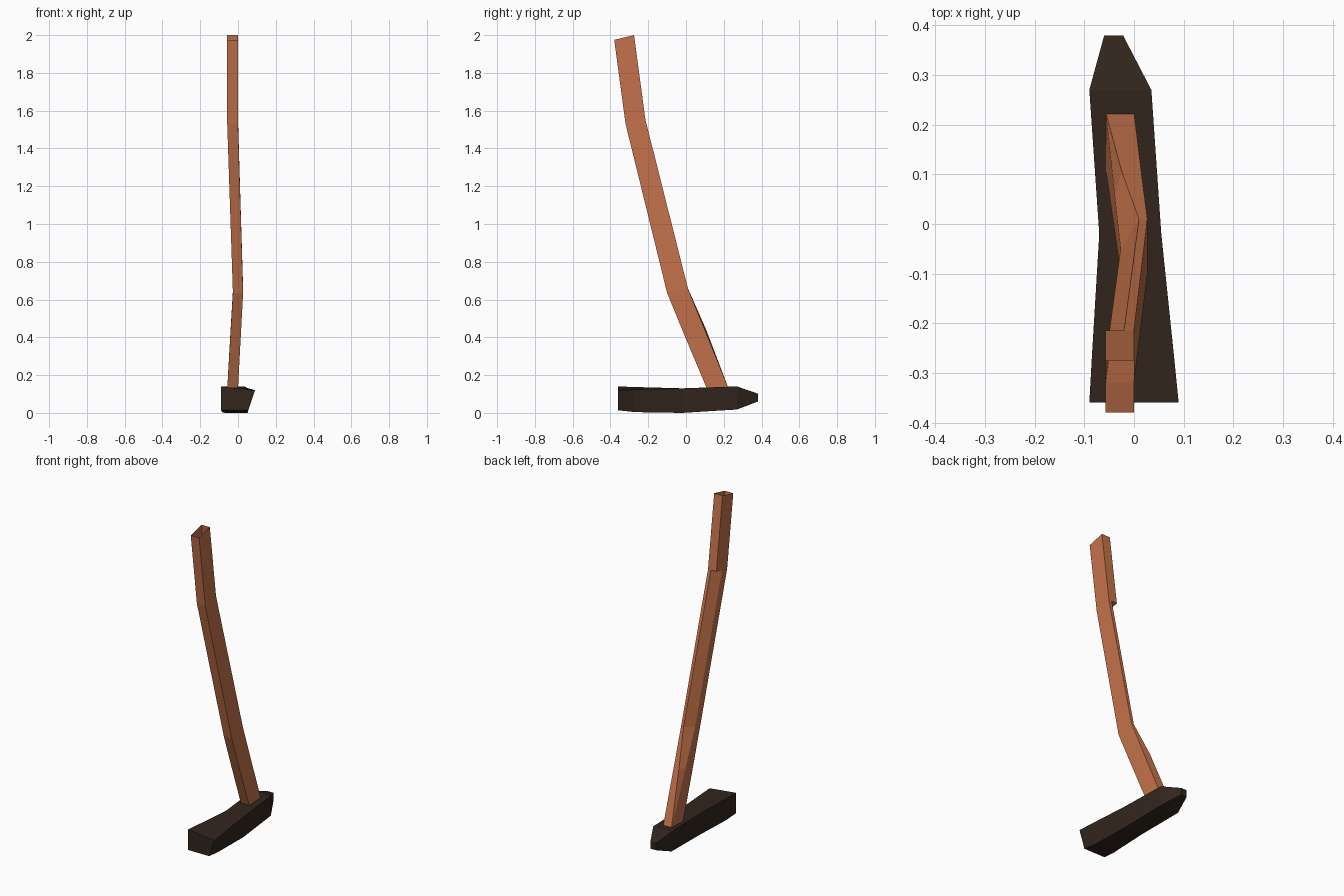
import bpy, bmesh

if "Cube" in bpy.data.objects:
    bpy.data.objects.remove(bpy.data.objects["Cube"])


def material(name, color):
    m = bpy.data.materials.new(name)
    m.diffuse_color = (*color, 1)
    m.use_nodes = True
    m.node_tree.nodes["Principled BSDF"].inputs["Base Color"].default_value = m.diffuse_color
    return m


def loft(name, rings, mat, caps):
    """Skin a list of equal-length vertex rings, welding coincident points."""
    bm = bmesh.new()
    loops = [[bm.verts.new(p) for p in r] for r in rings]
    n = len(rings[0])
    for a, b in zip(loops, loops[1:]):
        for i in range(n):
            j = (i + 1) % n
            bm.faces.new((a[i], a[j], b[j], b[i]))
    if caps:
        bm.faces.new(loops[0][::-1])
        bm.faces.new(loops[-1])
    bmesh.ops.remove_doubles(bm, verts=bm.verts, dist=0.0005)
    bmesh.ops.recalc_face_normals(bm, faces=bm.faces)
    me = bpy.data.meshes.new(name)
    bm.to_mesh(me)
    bm.free()
    me.materials.append(mat)
    ob = bpy.data.objects.new(name, me)
    bpy.context.collection.objects.link(ob)
    return ob


wood = material("wood", (0.55, 0.17, 0.07))
iron = material("iron", (0.032, 0.019, 0.012))


# Handle: bent square bar, open top, with its back left corner carved away
def bar(x0, x1, front, back, cut_back=None, cut_left=None):
    corner = (x0, *back)
    return [(x0, *front), (x1, *front), (x1, *back),
            cut_back or corner, cut_left or corner]


bend = (-0.057, 0.0, (-0.32, 1.53), (-0.215, 1.553))
loft("handle", [
    bar(-0.057, 0.0, (0.11, 0.13), (0.225, 0.13)),
    bar(-0.039, 0.016, (-0.016, 0.43), (0.095, 0.45),
        (-0.025, 0.107, 0.44), (-0.039, 0.058, 0.444)),
    bar(-0.027, 0.027, (-0.10, 0.635), (0.01, 0.66),
        (0.01, 0.01, 0.66), (-0.027, -0.05, 0.647)),
    bar(*bend, (-0.02, -0.215, 1.553), (-0.057, -0.27, 1.541)),
    bar(*bend),
    bar(-0.057, 0.0, (-0.38, 1.975), (-0.275, 2.0)),
], wood, caps=False)


# Head: waisted block, skewed at the striking end, tapered at the other
def section(y, x0, x1, x1_low, z0, z1, z1_right):
    return [(x0, y, z0), (x1_low, y, z0), (x1, y, z1_right), (x0, y, z1)]


loft("hammer_head", [
    section(-0.36, -0.09, 0.09, 0.055, 0.014, 0.14, 0.12),
    section(-0.27, -0.085, 0.081, 0.052, 0.004, 0.137, 0.123),
    section(-0.02, -0.07, 0.055, 0.05, 0.0, 0.13, 0.13),
    section(0.27, -0.09, 0.035, 0.035, 0.018, 0.14, 0.14),
    section(0.38, -0.06, -0.022, -0.022, 0.06, 0.102, 0.102),
], iron, caps=True)
